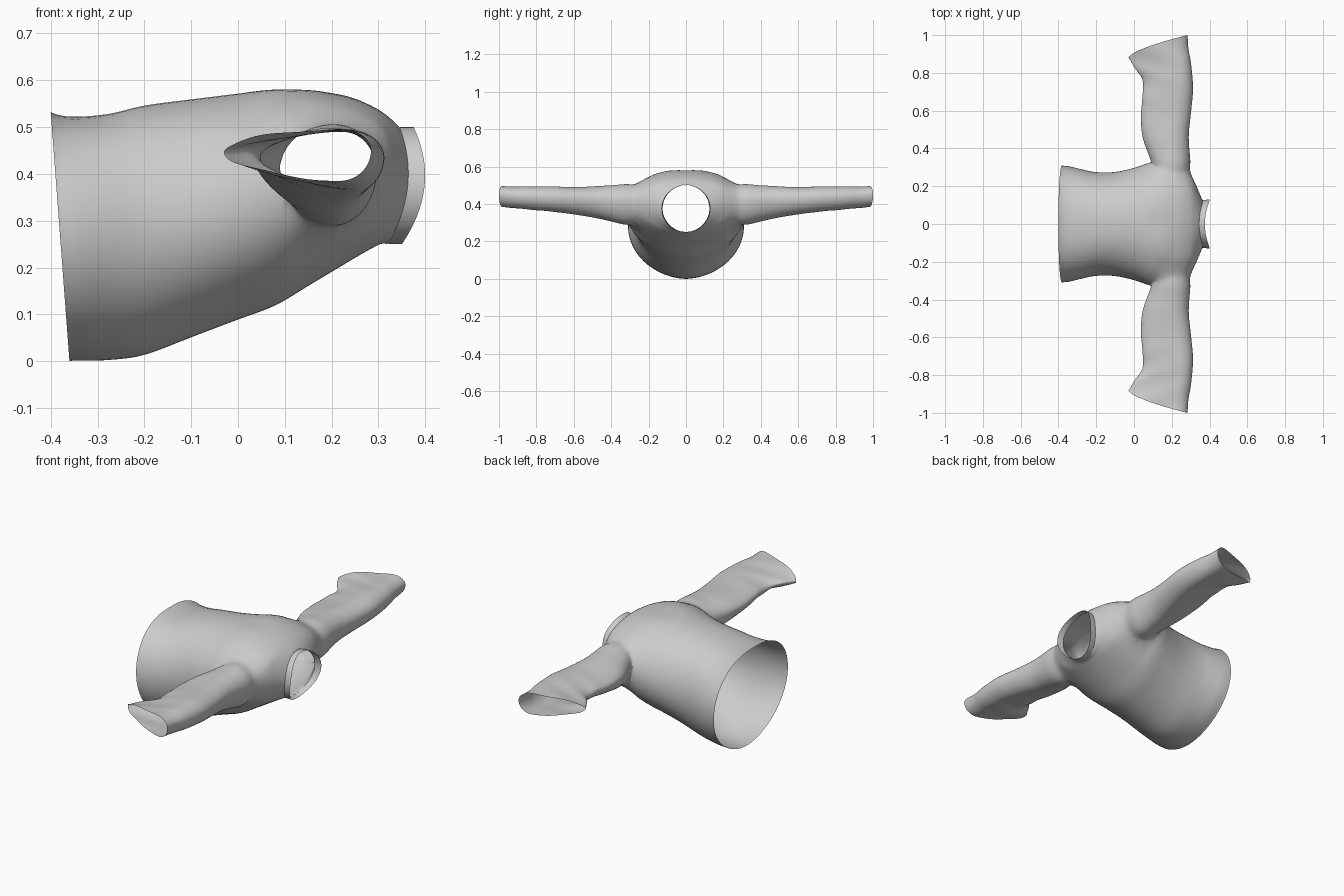
import bpy, bmesh, math
from mathutils import Vector

if "Cube" in bpy.data.objects:
    bpy.data.objects.remove(bpy.data.objects["Cube"])

SEG = 72


def spline(rows, steps):
    """Catmull-Rom interpolation through rows of numbers."""
    out, n = [], len(rows)
    for i in range(n - 1):
        p0, p1, p2, p3 = (rows[max(0, min(n - 1, k))] for k in (i - 1, i, i + 1, i + 2))
        for s in range(steps):
            t = s / steps
            out.append([0.5 * (2 * b + (c - a) * t + (2 * a - 5 * b + 4 * c - d) * t * t
                               + (3 * b - a - 3 * c + d) * t ** 3)
                        for a, b, c, d in zip(p0, p1, p2, p3)])
    out.append(list(rows[-1]))
    return out


def loft(name, rings, caps=True):
    """Skin closed rings; end caps get slot 1 so they can be opened later."""
    bm = bmesh.new()
    vr = [[bm.verts.new(p) for p in r] for r in rings]
    n = len(rings[0])
    for a, b in zip(vr, vr[1:]):
        for j in range(n):
            k = (j + 1) % n
            bm.faces.new((a[j], a[k], b[k], b[j]))
    if caps:
        for r in (vr[0], vr[-1]):
            c = bm.verts.new(sum((v.co for v in r), Vector()) / n)
            for j in range(n):
                bm.faces.new((r[j], r[(j + 1) % n], c)).material_index = 1
    bmesh.ops.recalc_face_normals(bm, faces=bm.faces)
    me = bpy.data.meshes.new(name)
    bm.to_mesh(me)
    bm.free()
    me.materials.append(None)
    me.materials.append(None)
    ob = bpy.data.objects.new(name, me)
    bpy.context.collection.objects.link(ob)
    return ob


def smooth(bm, verts, times):
    for _ in range(times):
        bmesh.ops.smooth_vert(bm, verts=verts, factor=0.5,
                              use_axis_x=True, use_axis_y=True, use_axis_z=True)


angles = [2 * math.pi * (j + 0.5) / SEG for j in range(SEG)]


# Torso: x at back, x at front, back z, front z, half width, widest z, neck bulge, squareness
def torso_ring(row):
    xt, xb, zt, zb, w, zc, bulge, p = row
    ring = []
    for a in angles:
        c, s = math.cos(a), math.sin(a)
        y = w * math.copysign(abs(c) ** (p if s > 0 else 1.08), c)
        z = zc + (zt - zc if s > 0 else zc - zb) * s
        f = (z - zb) / (zt - zb)
        if s > 0:  # shallow groove between the shoulder blades
            z -= 0.009 * math.exp(-(y / 0.06) ** 2) * math.exp(-((xt - 0.12) / 0.08) ** 2)
        ring.append((xb + (xt - xb) * f + bulge * c * c, y, z))
    return ring


torso_rows = [
    (-.40, -.36, .532, 0, .310, .28, 0, .8), (-.36, -.32, .523, 0, .306, .28, 0, .8),
    (-.28, -.27, .528, .002, .290, .285, 0, .82), (-.20, -.20, .547, .012, .275, .29, 0, .85),
    (-.10, -.10, .560, .050, .276, .31, 0, .9), (0, 0, .573, .088, .298, .34, 0, .95),
    (.08, .08, .587, .118, .325, .37, 0, 1), (.15, .15, .586, .160, .335, .39, 0, 1),
    (.20, .20, .576, .190, .330, .40, 0, 1), (.25, .25, .562, .220, .315, .41, 0, 1),
    (.30, .285, .538, .240, .275, .41, .005, 1), (.33, .305, .515, .250, .20, .395, .012, 1),
    (.345, .32, .500, .250, .125, .375, .03, 1)]
body = loft("shirt_body", [torso_ring(r) for r in spline(torso_rows, 5)])


# Sleeve: y at inner and outer edge, x range, z range, ridge z, ridge position, taper
def sleeve_ring(row, side):
    y0, y1, xa, xb, zb, zt, cz, m, p = row
    cx = xa + (xb - xa) * m
    ring = []
    for a in angles:
        c, s = math.cos(a), math.sin(a)
        x = cx + (xb - cx) * c if c > 0 else cx - (cx - xa) * abs(c) ** p
        f = max(0, min(1, (x - xa) / (xb - xa)))
        y = y0 + (y1 - y0) * f ** 0.65
        z = cz + (zt - cz if s > 0 else cz - zb) * s
        fold = max(0, min(1, (y0 - 0.55) / 0.2)) * (1 - f)
        z += 0.004 * fold * math.sin(48 * y + 14 * x)
        ring.append((x, side * y, z))
    return ring


sleeve_rows = [
    (.15, .15, .12, .25, .34, .47, .41, .5, 1), (.25, .25, .10, .288, .295, .500, .41, .52, 1),
    (.33, .32, .09, .300, .287, .508, .415, .55, 1), (.38, .38, .072, .296, .300, .502, .42, .6, 1.05),
    (.46, .47, .045, .290, .322, .496, .425, .64, 1.1), (.56, .60, .035, .303, .343, .490, .43, .68, 1.2),
    (.66, .72, .043, .313, .358, .494, .435, .71, 1.25), (.76, .85, .045, .302, .370, .494, .44, .74, 1.3),
    (.82, .93, .005, .288, .377, .493, .445, .76, 1.35), (.88, 1.0, -.03, .284, .385, .496, .45, .79, 1.35)]
for side in (1, -1):
    sleeve = loft("sleeve", [sleeve_ring(r, side) for r in spline(sleeve_rows, 7)])
    mod = body.modifiers.new("join_sleeve", 'BOOLEAN')
    mod.operation, mod.solver, mod.object = 'UNION', 'EXACT', sleeve
    bpy.context.view_layer.objects.active = body
    bpy.ops.object.modifier_apply(modifier=mod.name)
    bpy.data.objects.remove(sleeve)

# Open the hem, neck and cuffs, then soften the cloth and the armhole seams
bm = bmesh.new()
bm.from_mesh(body.data)
bmesh.ops.delete(bm, geom=[f for f in bm.faces if f.material_index == 1], context='FACES')
bmesh.ops.remove_doubles(bm, verts=bm.verts, dist=0.003)
inner = [v for v in bm.verts if not v.is_boundary]
smooth(bm, inner, 3)
smooth(bm, [v for v in inner if 0.2 < abs(v.co.y) < 0.42 and v.co.x > 0.12], 14)
bm.to_mesh(body.data)
bm.free()
body.data.materials.clear()


# Collar band standing on the neck opening
def collar_ring(t):
    ring = []
    for a in angles:
        c, s = math.cos(a), math.sin(a)
        inner_x = .3325 + .0125 * s + .03 * c * c
        outer_x = .3625 + .0125 * s + .036 * c * c
        ring.append((inner_x + (outer_x - inner_x) * t, (.126 + .004 * t) * c, .375 + .125 * s))
    return ring


collar = loft("collar", [collar_ring(i / 4) for i in range(5)], caps=False)
collar.data.materials.clear()

for ob in (body, collar):
    bpy.ops.object.select_all(action='DESELECT')
    ob.select_set(True)
    bpy.context.view_layer.objects.active = ob
    bpy.ops.object.shade_smooth_by_angle(angle=math.radians(50))
